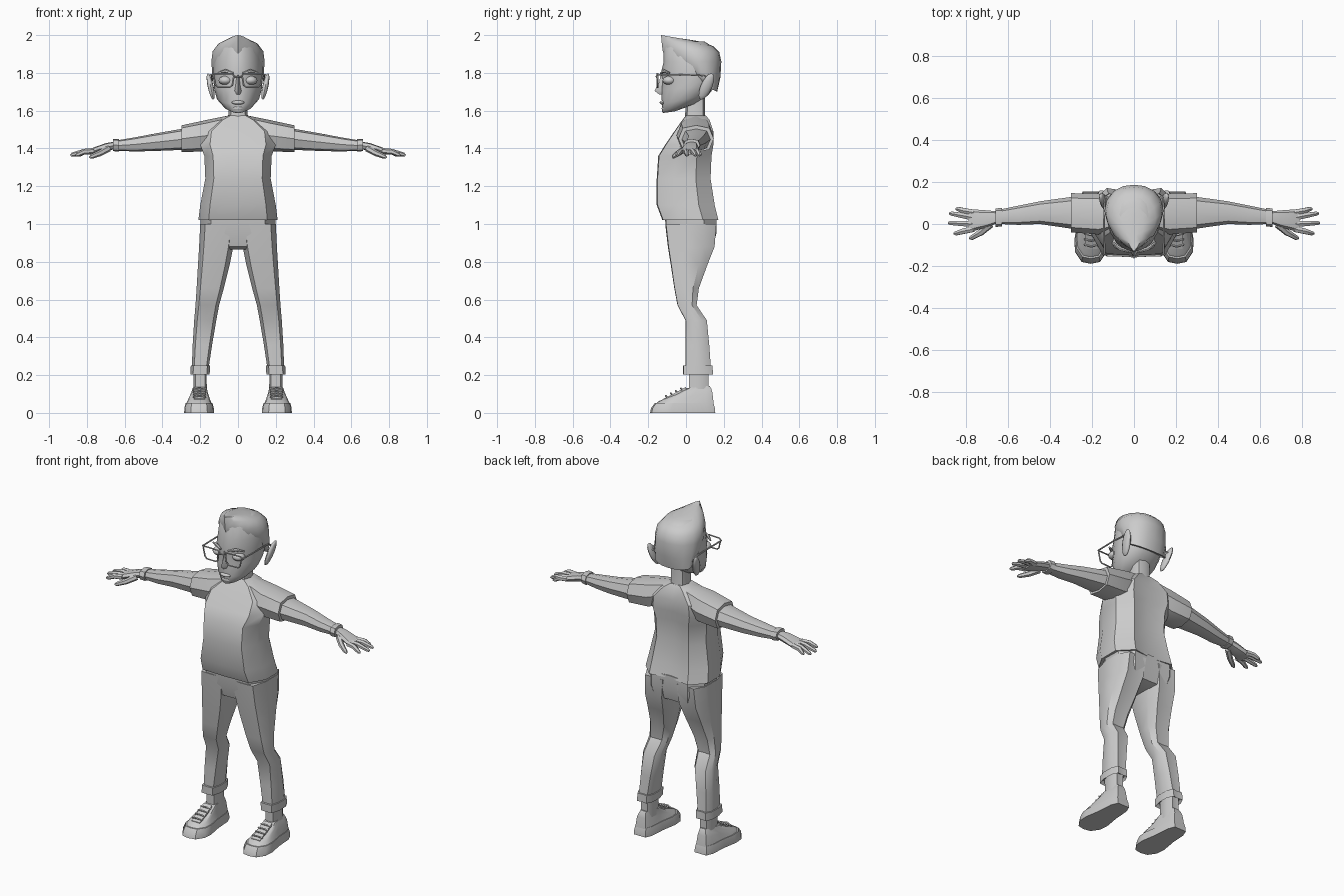
import bpy, bmesh, math
from mathutils import Vector

grey = bpy.data.materials.new("light_grey")
grey.diffuse_color = (0.6, 0.6, 0.6, 1)

# Right halves of cross-sections, from front centre to back centre
BODY = [(0, -1), (.72, -.97), (1, -.3), (.98, .5), (.62, .97), (0, .92)]
SHIRT = [(0, -1), (.74, -.97), (1, -.35), (1, .45), (.62, 1), (0, .86)]
EGG = [(0, -1), (.33, -.92), (.63, -.72), (.87, -.38), (1, .05), (.93, .45), (.68, .8), (.36, .96), (0, 1)]
HAIR = [(0, -1), (.38, -.8), (.72, -.52), (.93, -.15), (1, .15), (.92, .5), (.68, .8), (.36, .96), (0, 1)]
SHOE = [(0, -1), (.55, -.95), (.95, -.68), (1, -.35), (.8, .2), (.72, .75), (.5, 1), (0, 1)]
LIMB = [(0, -1), (.75, -.8), (1, 0), (.75, .8), (0, 1)]


def full(half):
    return half + [(-x, y) for x, y in reversed(half[1:-1])]


def finish(name, bm, mirror=False, angle=35):
    bmesh.ops.recalc_face_normals(bm, faces=bm.faces)
    me = bpy.data.meshes.new(name)
    bm.to_mesh(me)
    bm.free()
    me.materials.append(grey)
    ob = bpy.data.objects.new(name, me)
    bpy.context.collection.objects.link(ob)
    bpy.ops.object.select_all(action='DESELECT')
    ob.select_set(True)
    bpy.context.view_layer.objects.active = ob
    bpy.ops.object.shade_smooth_by_angle(angle=math.radians(angle))
    if mirror:
        ob.modifiers.new("mirror", 'MIRROR').use_clip = False
    return ob


def loft(name, rings, mirror=False, angle=35):
    bm = bmesh.new()
    vs = [[bm.verts.new(p) for p in r] for r in rings]
    n = len(vs[0])
    for a, b in zip(vs, vs[1:]):
        for i in range(n):
            bm.faces.new((a[i], a[(i + 1) % n], b[(i + 1) % n], b[i]))
    bm.faces.new(vs[0])
    bm.faces.new(vs[-1])
    return finish(name, bm, mirror, angle)


def upright(name, half, rows, mirror=False, angle=35):
    """rows: z, x0, x1, y front, y back, optional rise from front to back"""
    rings = []
    for z, x0, x1, y0, y1, *t in rows:
        k = t[0] if t else 0
        rings.append([((x0 + x1) / 2 + (x1 - x0) / 2 * u, (y0 + y1) / 2 + (y1 - y0) / 2 * v, z + k * v)
                      for u, v in full(half)])
    return loft(name, rings, mirror, angle)


def sideways(name, rows, angle=35):
    """rows: x, y0, y1, z0, z1"""
    rings = [[(x, (y0 + y1) / 2 + (y1 - y0) / 2 * u, (z0 + z1) / 2 + (z1 - z0) / 2 * v)
              for u, v in full(LIMB)] for x, y0, y1, z0, z1 in rows]
    return loft(name, rings, True, angle)


def tube(name, pts, radii, mirror=False, closed=False, sides=6):
    """Thin tube along a path; radii is a number or one per point"""
    pts = [Vector(p) for p in pts]
    if closed:
        pts = pts + pts[:1]
    if not isinstance(radii, (list, tuple)):
        radii = [radii] * len(pts)
    rings = []
    for i, p in enumerate(pts):
        a, b = pts[max(i - 1, 0)], pts[min(i + 1, len(pts) - 1)]
        if closed and i in (0, len(pts) - 1):
            a, b = pts[-2], pts[1]
        d = (b - a).normalized()
        ref = Vector((0, 1, 0)) if abs(d.y) < .8 else Vector((0, 0, 1))
        s = d.cross(ref).normalized()
        t = s.cross(d)
        rings.append([p + radii[i] * (s * math.cos(k * math.tau / sides) + t * math.sin(k * math.tau / sides))
                      for k in range(sides)])
    return loft(name, rings, mirror, 50)


def blob(name, loc, size, shear=0, mirror=True, lean=0):
    """Squashed ball; shear pushes the top back, lean pushes the top outward"""
    bm = bmesh.new()
    bmesh.ops.create_uvsphere(bm, u_segments=12, v_segments=8, radius=1)
    for v in bm.verts:
        x, y, z = v.co
        v.co = (loc[0] + x * size[0] + z * lean, loc[1] + y * size[1] + z * shear, loc[2] + z * size[2])
    return finish(name, bm, mirror, 50)


# Shirt and sleeves
upright("shirt", SHIRT, [(z, -w, w, f, b) for z, w, f, b in [
    (1.02, .21, -.125, .172), (1.10, .2, -.155, .152), (1.24, .173, -.155, .13), (1.36, .178, -.147, .135),
    (1.42, .2, -.11, .145), (1.49, .19, -.062, .145), (1.55, .11, -.02, .125), (1.575, .052, .0, .105)]])
sideways("sleeve", [(.06, -.02, .125, 1.43, 1.572), (.17, -.05, .145, 1.385, 1.55), (.3, -.04, .147, 1.38, 1.522),
                    (.3, -.025, .132, 1.395, 1.507)])

# Arms, wrist bands and hands
sideways("arm", [(.28, -.025, .132, 1.393, 1.507), (.45, .0, .108, 1.386, 1.477), (.55, -.004, .088, 1.384, 1.458),
                 (.645, .0, .068, 1.388, 1.442)])
sideways("wrist_band", [(.63, -.012, .077, 1.383, 1.45), (.662, -.014, .074, 1.386, 1.45)])
sideways("palm", [(.65, .005, .06, 1.397, 1.437), (.7, -.015, .065, 1.385, 1.428), (.77, -.035, .07, 1.367, 1.403),
                  (.79, -.03, .065, 1.368, 1.395)])
for i, (y0, y1, x1) in enumerate([(.055, .072, .85), (.03, .05, .882), (.0, .005, .887), (-.024, -.045, .86)]):
    tube(f"finger_{i + 1}", [(.765, y0, 1.386), (.815, (y0 + y1) / 2, 1.383), (x1 - .01, y1, 1.367), (x1, y1, 1.363)],
         [.016, .015, .011, .005], True)
tube("thumb", [(.685, -.002, 1.4), (.73, -.04, 1.375), (.775, -.066, 1.357), (.785, -.07, 1.352)],
     [.018, .016, .012, .006], True)

# Trousers
upright("trouser_hips", BODY, [(1.035, -.198, .198, -.112, .165), (.95, -.198, .198, -.104, .165),
                               (.88, -.18, .18, -.085, .145), (.865, -.12, .12, -.05, .1)])
upright("trouser_leg", BODY, [
    (1.0, .01, .2, -.11, .165), (.88, .025, .206, -.096, .155), (.78, .045, .212, -.08, .115),
    (.66, .075, .219, -.062, .07), (.57, .1, .225, -.045, .058), (.49, .115, .232, -.003, .112),
    (.36, .137, .24, -.003, .125), (.22, .158, .245, -.003, .135)], True)
upright("trouser_cuff", BODY, [(.225, .16, .24, .005, .13), (.203, .15, .252, -.015, .145),
                               (.25, .148, .25, -.015, .143), (.25, .16, .24, .0, .13)], True)

# Ankles and shoes
upright("ankle", BODY, [(.1, .165, .235, .015, .12), (.22, .166, .236, .015, .12)], True)
upright("shoe_sole", SHOE, [(0, .127, .285, -.19, .155), (.025, .128, .284, -.185, .153),
                            (.052, .135, .277, -.165, .145)], True)
upright("shoe_upper", SHOE, [(.045, .137, .275, -.165, .147), (.084, .15, .262, -.145, .14, .022),
                             (.112, .16, .248, -.06, .134, .016), (.137, .165, .238, .0, .125, .006)], True)
loft("shoe_tongue", [[(.175, y, z), (.232, y, z), (.232, y, z - .02), (.175, y, z - .02)]
                     for y, z in [(-.12, .075), (-.06, .105), (0, .137)]], True)
for i in range(4):
    y, z = -.1 + i * .027, .088 + i * .013
    tube(f"lace_{i + 1}", [(.17, y, z - .004), (.204, y - .008, z + .003), (.238, y, z - .004)], .005, True, sides=5)

# Neck and head
upright("neck", LIMB, [(1.55, -.055, .055, -.005, .105), (1.59, -.05, .05, -.004, .1), (1.69, -.05, .05, .0, .1)])
upright("head", EGG, [(z, -w, w, f, b, *t) for z, w, f, b, *t in [
    (1.592, .028, -.12, -.06, .004), (1.617, .074, -.127, .06, .022), (1.66, .112, -.127, .12, .025),
    (1.72, .127, -.132, .155, .01), (1.765, .13, -.125, .168), (1.8, .132, -.133, .172),
    (1.86, .13, -.118, .178), (1.93, .112, -.118, .155), (1.965, .07, -.1, .1)]], angle=50)

# Swept hair with a pointed front and sides down to the ears
upright("hair", HAIR, [(z, -w, w, f, b, t) for z, w, f, b, t in [
    (1.725, .122, .06, .165, -.025), (1.79, .136, -.04, .182, -.015), (1.86, .141, -.105, .187, .0),
    (1.915, .134, -.124, .176, -.004), (1.957, .104, -.13, .145, -.016), (1.981, .045, -.132, .09, -.019),
    (1.984, .01, -.125, .05, -.013)]], angle=40)

# Face details
blob("ear", (.145, .108, 1.728), (.016, .032, .07), .026, lean=.014)
blob("eye", (.066, -.088, 1.76), (.037, .036, .024))
loft("nose", [[(-w, -.11, z), (0, y, z), (w, -.11, z)] for w, y, z in [
    (.014, -.135, 1.79), (.017, -.142, 1.75), (.026, -.167, 1.705), (.02, -.14, 1.685)]], angle=40)
blob("lips", (0, -.122, 1.643), (.034, .018, .011), mirror=False)
blob("chin", (0, -.105, 1.612), (.035, .024, .018), mirror=False)
tube("eyebrow", [(.025, -.132, 1.797), (.065, -.118, 1.81), (.105, -.088, 1.8)], [.006, .01, .005], True)

# Glasses
tube("glasses_rim", [(.022, -.153, 1.785), (.03, -.153, 1.796), (.122, -.15, 1.796), (.13, -.15, 1.785),
                     (.118, -.15, 1.735), (.106, -.15, 1.724), (.044, -.153, 1.724), (.03, -.153, 1.735)],
     .0045, True, True)
tube("glasses_bridge", [(-.026, -.153, 1.775), (0, -.157, 1.782), (.026, -.153, 1.775)], .0045)
tube("glasses_temple", [(.128, -.15, 1.788), (.141, -.142, 1.79), (.143, .0, 1.79), (.14, .1, 1.785),
                        (.136, .13, 1.76)], .0045, True)
